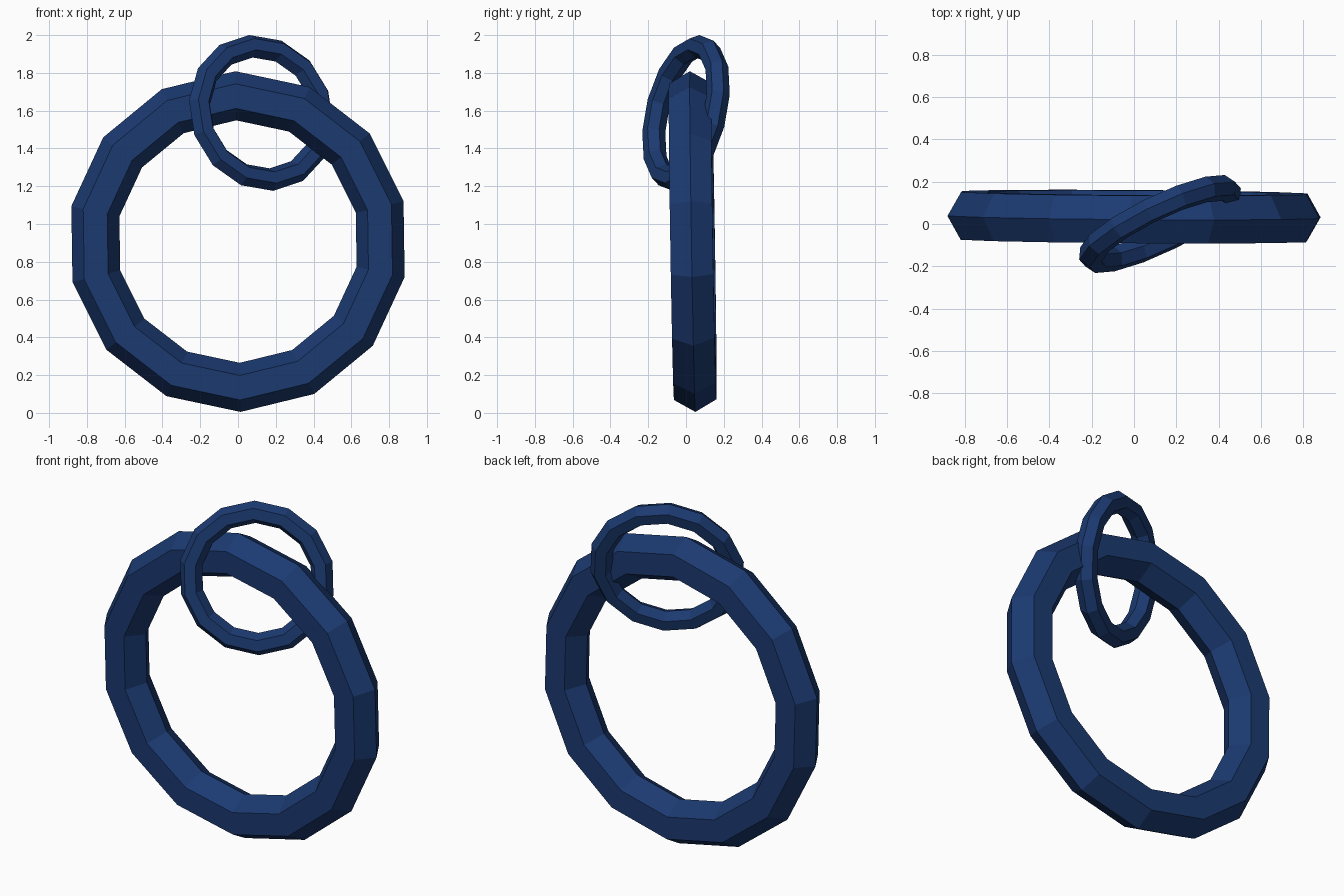
import bpy
from mathutils import Vector, Matrix

if "Cube" in bpy.data.objects:
    bpy.data.objects.remove(bpy.data.objects["Cube"])

blue = bpy.data.materials.new("dark_blue")
blue.diffuse_color = (0.011, 0.042, 0.165, 1)
blue.use_nodes = True
blue.node_tree.nodes["Principled BSDF"].inputs["Base Color"].default_value = blue.diffuse_color


def ring(name, centre, first, second, major, minor):
    """Low-poly ring lying in the plane of two directions, with a corner at the first."""
    x = Vector(first).normalized()
    z = x.cross(Vector(second)).normalized()
    y = z.cross(x)
    bpy.ops.mesh.primitive_torus_add(major_segments=14, minor_segments=6,
                                     major_radius=major, minor_radius=minor)
    ob = bpy.context.object
    ob.name = name
    turn = Matrix((x, y, z)).transposed().to_4x4()
    ob.matrix_world = Matrix.Translation(centre) @ turn
    ob.data.materials.append(blue)
    for p in ob.data.polygons:
        p.use_smooth = False
    return ob


# large ring standing almost upright
ring("large_ring", (0, 0.035, 0.907), (0.015, 0.016, -1), (1, -0.007, 0), 0.772, 0.13)

# small ring linked through its top, turned and leaning
ring("small_ring", (0.123, 0, 1.588), (-0.063, 0.07, 0.412), (-0.378, -0.165, 0.072),
     0.362, 0.061)
